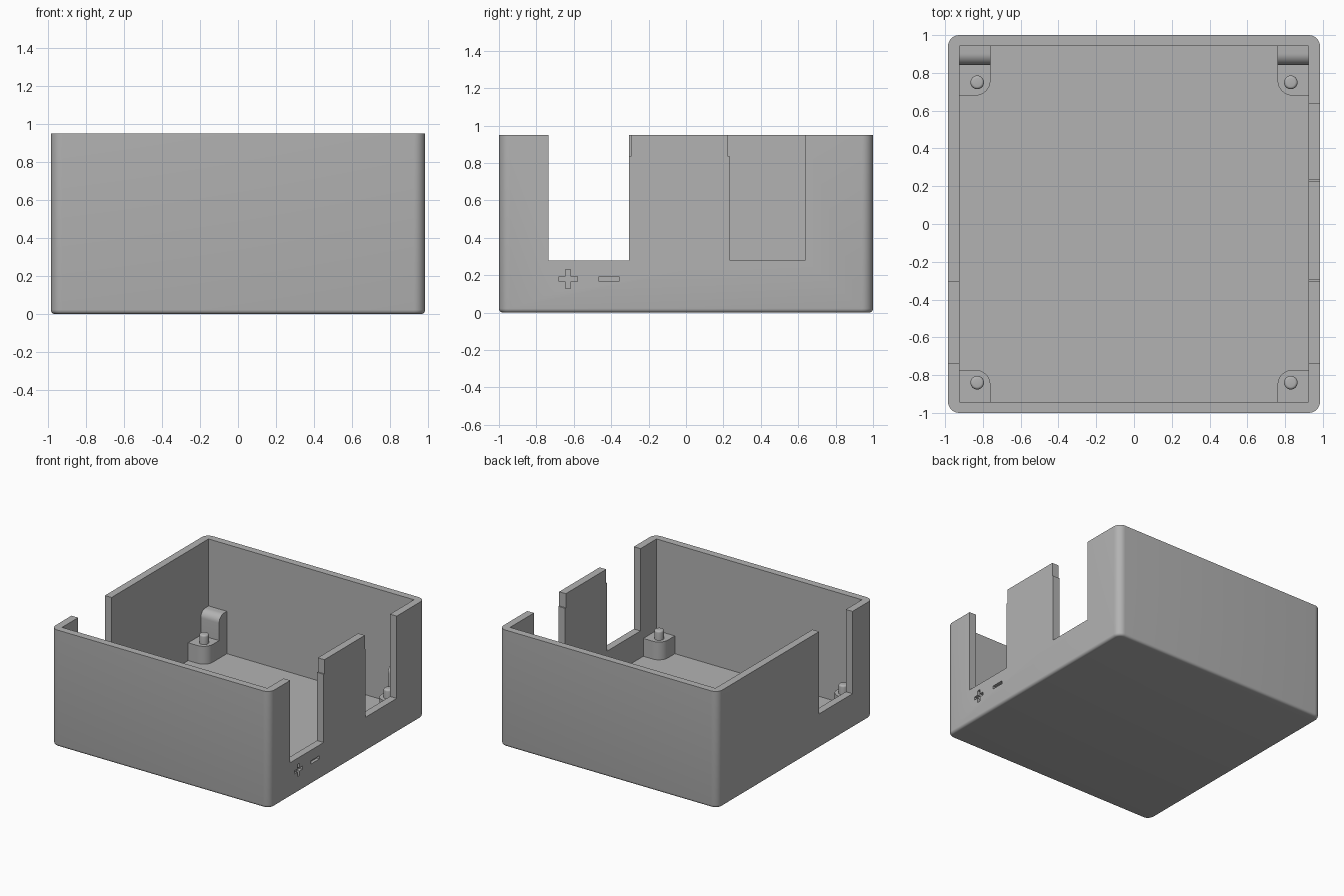
import bpy, bmesh, math
from mathutils import Vector

cube = bpy.data.objects.get("Cube")
if cube:
    bpy.data.objects.remove(cube, do_unlink=True)

grey = bpy.data.materials.new("plain grey")
grey.use_nodes = True
COLOUR = (0.45, 0.45, 0.45, 1)
grey.diffuse_color = COLOUR
grey.node_tree.nodes["Principled BSDF"].inputs["Base Color"].default_value = COLOUR

HX, HY, H = 0.985, 1.0, 0.95      # outer half sizes and height
IX, IY, FLOOR = 0.925, 0.942, 0.06  # inner half sizes and floor top
POST_TOP = 0.205


def finish(name, bm):
    bmesh.ops.recalc_face_normals(bm, faces=bm.faces)
    mesh = bpy.data.meshes.new(name)
    bm.to_mesh(mesh)
    bm.free()
    mesh.materials.append(grey)
    ob = bpy.data.objects.new(name, mesh)
    bpy.context.collection.objects.link(ob)
    return ob


def box_bm(x, y, z):
    """Box from three (low, high) ranges."""
    bm = bmesh.new()
    bmesh.ops.create_cube(bm, size=1)
    for v in bm.verts:
        v.co = Vector([r[1] if c > 0 else r[0] for c, r in zip(v.co, (x, y, z))])
    return bm


def round_edges(bm, test, radius, segments=8):
    edges = [e for e in bm.edges if test(e.verts[0].co, e.verts[1].co)]
    bmesh.ops.bevel(bm, geom=edges, offset=radius, segments=segments,
                    profile=0.5, affect='EDGES', clamp_overlap=True)


def cylinder_bm(radius, depth, sides=32):
    bm = bmesh.new()
    bmesh.ops.create_cone(bm, cap_ends=True, segments=sides,
                          radius1=radius, radius2=radius, depth=depth)
    return bm


def smooth(ob):
    bpy.ops.object.select_all(action='DESELECT')
    ob.select_set(True)
    bpy.context.view_layer.objects.active = ob
    bpy.ops.object.shade_smooth_by_angle(angle=math.radians(35))


def cut(target, cutter):
    mod = target.modifiers.new("cut", 'BOOLEAN')
    mod.operation = 'DIFFERENCE'
    mod.solver = 'EXACT'
    mod.object = cutter
    bpy.context.view_layer.objects.active = target
    bpy.ops.object.modifier_apply(modifier=mod.name)
    bpy.data.objects.remove(cutter, do_unlink=True)


def cut_box(target, x, y, z):
    cut(target, finish("cutter", box_bm(x, y, z)))


# Tray: rounded upright corners and softened bottom rim
bm = box_bm((-HX, HX), (-HY, HY), (0, H))
round_edges(bm, lambda a, b: abs(a.z - b.z) > 0.5, 0.06)
round_edges(bm, lambda a, b: max(a.z, b.z) < 0.001, 0.022, 4)
tray = finish("case_tray", bm)
cut_box(tray, (-IX, IX), (-IY, IY), (FLOOR, 2))

# Side openings
SIDE = (0.9, 1.1)
SILL = 0.28
cut_box(tray, SIDE, (-0.735, -0.305), (SILL, 2))
cut_box(tray, SIDE, (0.235, 0.635), (SILL, 2))
cut_box(tray, (-1.1, -0.9), (-0.735, -0.305), (SILL, 2))

# Narrowed upper end of the tab between the openings
cut_box(tray, SIDE, (-0.4, -0.295), (0.835, 2))
cut_box(tray, SIDE, (0.225, 0.3), (0.835, 2))

# Engraved polarity marks
MARK = (HX - 0.025, 1.1)
cut_box(tray, MARK, (-0.68, -0.58), (0.167, 0.193))
cut_box(tray, MARK, (-0.643, -0.617), (0.13, 0.23))
cut_box(tray, MARK, (-0.465, -0.357), (0.167, 0.193))

# Small round hole under the far opening
bm = cylinder_bm(0.02, 0.3, 24)
for v in bm.verts:
    v.co = Vector((v.co.z - 0.95, v.co.x - 0.39, v.co.y + 0.21))
cut(tray, finish("cutter", bm))
smooth(tray)

# Corner posts with pins, and hooks behind the rear pair
for sx, side in ((1, "left"), (-1, "right")):
    xs = sorted((sx * 0.76, sx * (IX + 0.01)))
    for end, ys, inner_y, pin_y in (
            ("front", (-IY - 0.01, -0.772), -0.772, -0.84),
            ("back", (0.68, IY + 0.01), 0.68, 0.75)):
        bm = box_bm(xs, ys, (FLOOR - 0.01, POST_TOP))
        round_edges(bm, lambda a, b: abs(a.z - b.z) > 0.05
                    and abs(a.x - sx * 0.76) < 0.001
                    and abs(a.y - inner_y) < 0.001, 0.08)
        smooth(finish(f"{end}_{side}_post", bm))

        bm = cylinder_bm(0.036, 0.09)
        round_edges(bm, lambda a, b: min(a.z, b.z) > 0.04, 0.014, 4)
        pin = finish(f"{end}_{side}_pin", bm)
        pin.location = (sx * 0.83, pin_y, POST_TOP + 0.03)
        smooth(pin)

    bm = box_bm(xs, (0.842, IY + 0.01), (POST_TOP - 0.01, 0.405))
    round_edges(bm, lambda a, b: min(a.z, b.z) > 0.4 and max(a.y, b.y) < 0.85, 0.06)
    smooth(finish(f"back_{side}_hook", bm))
